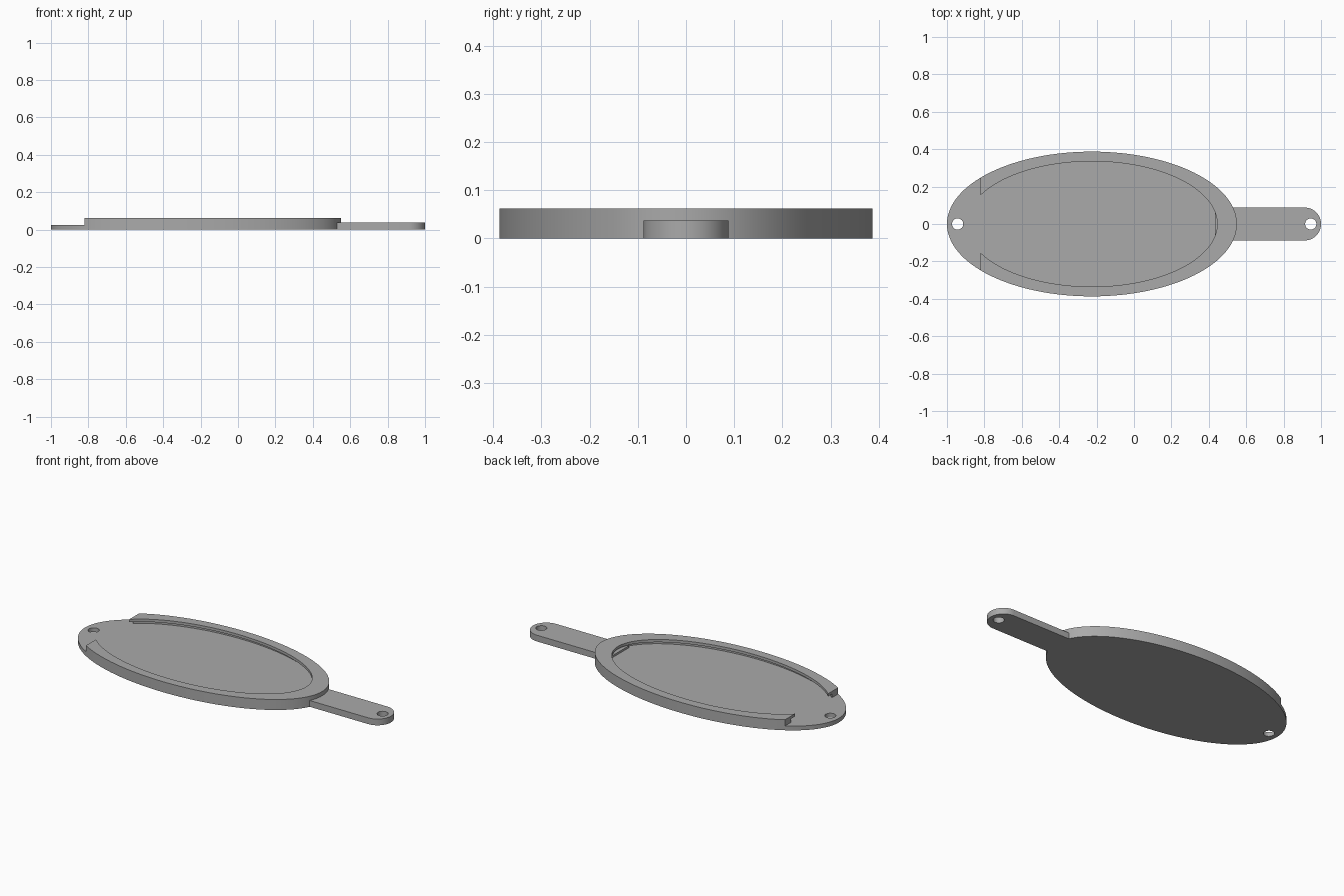
import bpy
import bmesh
from math import cos, sin, pi, tau

cube = bpy.data.objects.get("Cube")
if cube:
    bpy.data.objects.remove(cube, do_unlink=True)

grey = bpy.data.materials.new("plain grey")
grey.use_nodes = True
colour = (0.4, 0.4, 0.4, 1)
grey.diffuse_color = colour
grey.node_tree.nodes["Principled BSDF"].inputs["Base Color"].default_value = colour


def prism(name, outline, bottom, top):
    """Extrude a flat outline between two heights."""
    bm = bmesh.new()
    base = bm.faces.new([bm.verts.new((x, y, bottom)) for x, y in outline])
    new = bmesh.ops.extrude_face_region(bm, geom=[base])["geom"]
    verts = [v for v in new if isinstance(v, bmesh.types.BMVert)]
    bmesh.ops.translate(bm, verts=verts, vec=(0, 0, top - bottom))
    bmesh.ops.recalc_face_normals(bm, faces=bm.faces)
    mesh = bpy.data.meshes.new(name)
    bm.to_mesh(mesh)
    bm.free()
    mesh.materials.append(grey)
    obj = bpy.data.objects.new(name, mesh)
    bpy.context.collection.objects.link(obj)
    return obj


def ellipse(cx, a, b, count=128):
    return [(cx + a * cos(tau * i / count), b * sin(tau * i / count))
            for i in range(count)]


def combine(target, tool, operation):
    """Apply a boolean and discard the tool."""
    mod = target.modifiers.new(operation.lower(), "BOOLEAN")
    mod.operation = operation
    mod.solver = "EXACT"
    mod.object = tool
    bpy.context.view_layer.objects.active = target
    bpy.ops.object.modifier_apply(modifier=mod.name)
    bpy.data.objects.remove(tool, do_unlink=True)


CENTRE = -0.225
FLOOR, RIM = 0.025, 0.062

# Oval tray with a raised rim
tray = prism("tray", ellipse(CENTRE, 0.775, 0.387), 0, RIM)

# Open pocket, undercut groove beneath the lip, and open left end
pocket = prism("pocket_cutter", ellipse(CENTRE, 0.67, 0.335), FLOOR, 0.1)
groove = prism("groove_cutter", ellipse(CENTRE, 0.70, 0.36), FLOOR, 0.046)
mouth = prism("mouth_cutter", [(-1.1, -0.5), (-0.82, -0.5), (-0.82, 0.5), (-1.1, 0.5)],
              FLOOR, 0.1)
for cutter in (pocket, groove, mouth):
    combine(tray, cutter, "DIFFERENCE")

# Flat handle with a rounded end, running slightly into the pocket
R = 0.088
arc = [(1 - R + R * cos(t), R * sin(t))
       for t in (-pi / 2 + pi * i / 32 for i in range(33))]
handle = prism("handle", [(0.433, R), (0.433, -R)] + arc, 0, 0.037)
combine(tray, handle, "UNION")

# Hanging holes at both ends
for x in (-0.943, 0.945):
    combine(tray, prism("hole_cutter", ellipse(x, 0.03, 0.03, 32), -0.1, 0.2), "DIFFERENCE")

# Smooth curved walls, crisp edges
bpy.ops.object.select_all(action="DESELECT")
tray.select_set(True)
bpy.context.view_layer.objects.active = tray
bpy.ops.object.shade_smooth_by_angle(angle=pi / 6)
